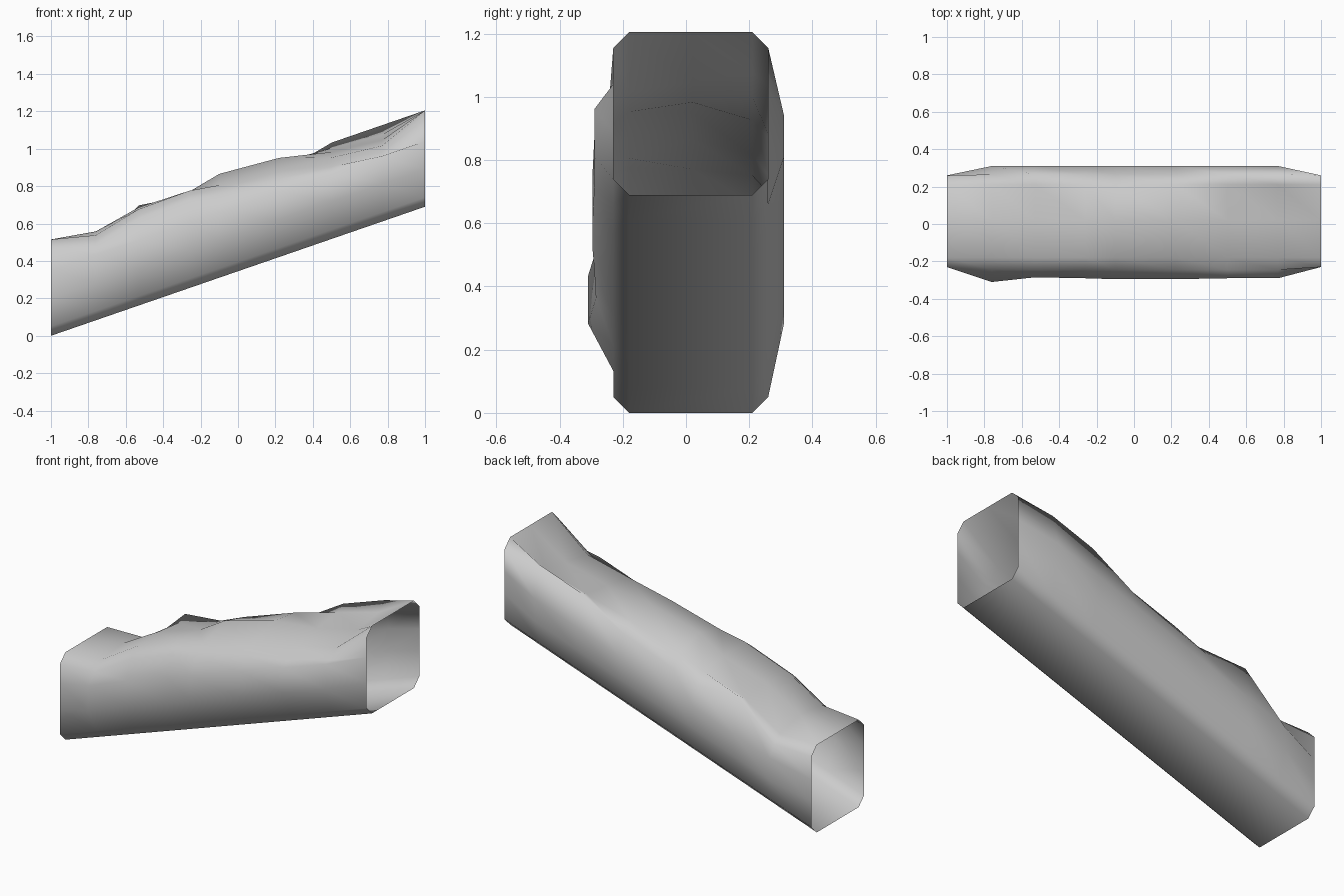
import bpy, bmesh

if "Cube" in bpy.data.objects:
    bpy.data.objects.remove(bpy.data.objects["Cube"])

SLOPE = 0.345
H = 0.515

# x station, bulge (0 at ends), front side y, then top height offsets:
# front edge, middle, back edge, back shoulder
rings = [
    (-1.00, 0, -0.23, 0.00, 0.00, 0.00, 0.00),
    (-0.76, 1, -0.31, -0.06, -0.04, -0.08, -0.07),
    (-0.53, 1, -0.285, 0.00, 0.01, -0.01, 0.02),
    (-0.26, 1, -0.29, 0.005, 0.00, -0.02, -0.03),
    (-0.10, 1, -0.295, -0.02, 0.04, -0.01, -0.03),
    (0.22, 1, -0.295, -0.045, 0.015, -0.01, -0.02),
    (0.50, 1, -0.29, -0.08, -0.05, -0.03, 0.00),
    (0.77, 1, -0.29, -0.11, -0.08, -0.05, 0.00),
    (1.00, 0, -0.23, 0.00, 0.00, 0.00, 0.00),
]


def section(bulge, fy, tf, tm, tb, bs):
    """Chamfered section (y, height above the sloping base)."""
    by = 0.31 if bulge else 0.26
    fs_y = -0.245 if bulge else -0.23
    bs_y = 0.265 if bulge else 0.26
    bs_drop = 0.0 if bs > -0.005 and bulge else 0.05
    return [
        (-0.18, 0), (0.21, 0), (0.26, 0.05),
        (by, 0.20), (by, 0.33), (bs_y, H - bs_drop + bs),
        (0.21, H + tb), (0.02, H + tm), (-0.18, H + tf),
        (fs_y, H - 0.05 + tf), (fy, 0.35), (fy, 0.20), (-0.23, 0.05),
    ]


# Sloping weathered sleeve, open at both ends
bm = bmesh.new()
loops = []
for x, *p in rings:
    loops.append([bm.verts.new((x, y, h + SLOPE * (x + 1))) for y, h in section(*p)])
for a, b in zip(loops, loops[1:]):
    n = len(a)
    for i in range(n):
        j = (i + 1) % n
        bm.faces.new((a[i], a[j], b[j], b[i]))
bmesh.ops.recalc_face_normals(bm, faces=bm.faces)
for f in bm.faces:
    f.smooth = True
# make sure the underside faces down
bm.normal_update()
low = min(bm.faces, key=lambda f: f.calc_center_median().z)
if low.normal.z > 0:
    bmesh.ops.reverse_faces(bm, faces=bm.faces)

mesh = bpy.data.meshes.new("sloping_rail")
bm.to_mesh(mesh)
bm.free()
rail = bpy.data.objects.new("sloping_rail", mesh)
bpy.context.collection.objects.link(rail)
